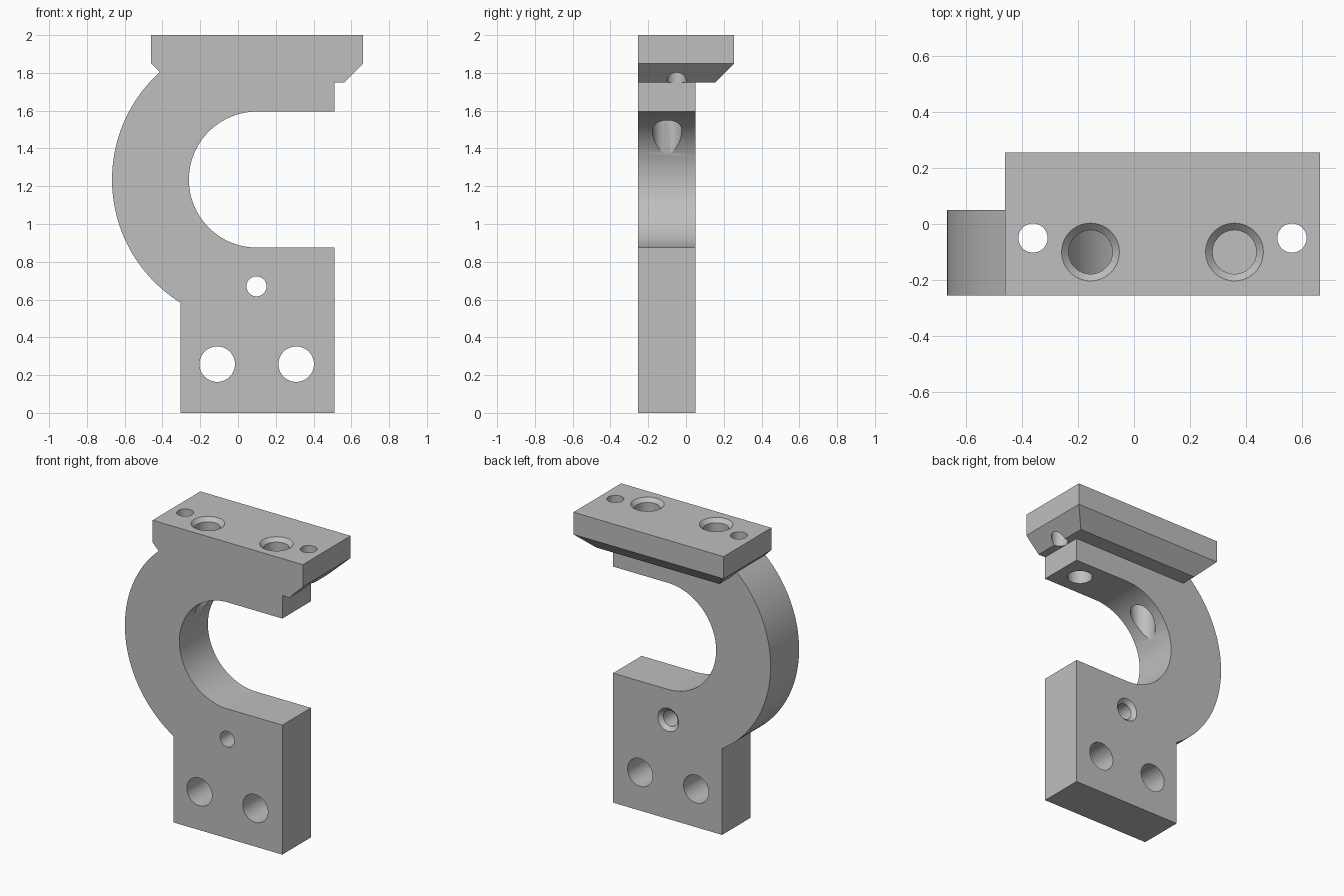
import bpy, bmesh
from math import sin, cos, pi, radians, asin, acos
from mathutils import Vector

cube = bpy.data.objects.get("Cube")
if cube:
    bpy.data.objects.remove(cube)

steel = bpy.data.materials.new("plain_grey")
steel.use_nodes = True
GREY = (0.52, 0.52, 0.52, 1)
steel.diffuse_color = GREY
steel.node_tree.nodes["Principled BSDF"].inputs["Base Color"].default_value = GREY


def loft(name, rings):
    """Skin equal-length rings of points and cap both ends."""
    bm = bmesh.new()
    loops = [[bm.verts.new(p) for p in ring] for ring in rings]
    n = len(loops[0])
    for a, b in zip(loops, loops[1:]):
        for i in range(n):
            j = (i + 1) % n
            bm.faces.new((a[i], a[j], b[j], b[i]))
    bm.faces.new(loops[0])
    bm.faces.new(loops[-1])
    bmesh.ops.recalc_face_normals(bm, faces=bm.faces)
    mesh = bpy.data.meshes.new(name)
    bm.to_mesh(mesh)
    bm.free()
    mesh.materials.append(steel)
    obj = bpy.data.objects.new(name, mesh)
    bpy.context.collection.objects.link(obj)
    return obj


def arc(radius, start, end, steps):
    """Points (x, z) on a circle about the throat centre."""
    angles = [start + (end - start) * i / steps for i in range(steps + 1)]
    return [(CX + radius * cos(a), CZ + radius * sin(a)) for a in angles]


def drill(name, axis, u, v, stations, sides=48):
    """Turned cutter; stations are (position along axis, radius)."""
    rings = []
    for pos, r in stations:
        ring = []
        for i in range(sides):
            a = 2 * pi * i / sides
            p, q = u + r * cos(a), v + r * sin(a)
            ring.append(Vector((p, q, pos)) if axis == "z" else Vector((p, pos, q)))
        rings.append(ring)
    return loft(name, rings)


# C-shaped frame with the square foot
FRONT, BACK = -0.255, 0.05
CX, CZ, INNER, OUTER = 0.1, 1.235, 0.36, 0.767
FOOT_L, FOOT_R = -0.305, 0.51
upper = pi - asin((1.9 - CZ) / OUTER)
lower = 2 * pi - acos((FOOT_L - CX) / OUTER)
profile = [(FOOT_L, 0), (FOOT_R, 0), (FOOT_R, CZ - INNER)]
profile += arc(INNER, radians(270), radians(90), 48)
profile += [(FOOT_R, CZ + INNER), (FOOT_R, 1.9)]
profile += arc(OUTER, upper, lower, 56)
bracket = loft("clamp_bracket", [[(x, y, z) for x, z in profile] for y in (FRONT, BACK)])

# Mounting plate, bevelled underneath on three sides
def plate_ring(z, inset):
    l, r, b = -0.46 + inset, 0.663 - inset, 0.255 - inset
    return [(l, FRONT, z), (r, FRONT, z), (r, b, z), (l, b, z)]

plate = loft("mounting_plate", [plate_ring(1.75, 0.1), plate_ring(1.85, 0), plate_ring(2, 0)])

# Hole cutters
cutters = []
for x, bottom in ((-0.36, 0.4), (0.563, 1.65)):
    cutters.append(drill("pin_hole", "z", x, -0.05, [(bottom, 0.052), (2.1, 0.052)]))
for x in (-0.155, 0.358):
    cutters.append(drill("screw_hole", "z", x, -0.1,
                         [(CZ, 0.078), (1.975, 0.078), (2.025, 0.128)]))
for x in (-0.11, 0.308):
    cutters.append(drill("foot_hole", "y", x, 0.258, [(-0.4, 0.094), (0.2, 0.094)]))
cutters.append(drill("small_foot_hole", "y", 0.098, 0.67,
                     [(-0.4, 0.053), (BACK - 0.025, 0.053), (BACK + 0.025, 0.103)]))

# Fuse the plate, drill the holes, tidy up
bpy.context.view_layer.objects.active = bracket
for tool in [plate] + cutters:
    tool.hide_render = True
    mod = bracket.modifiers.new(tool.name, "BOOLEAN")
    mod.operation = "UNION" if tool is plate else "DIFFERENCE"
    mod.solver = "EXACT"
    mod.object = tool
    bpy.ops.object.modifier_apply(modifier=mod.name)
    bpy.data.objects.remove(tool)

bpy.ops.object.select_all(action="DESELECT")
bracket.select_set(True)
bpy.ops.object.shade_smooth_by_angle(angle=radians(25))
